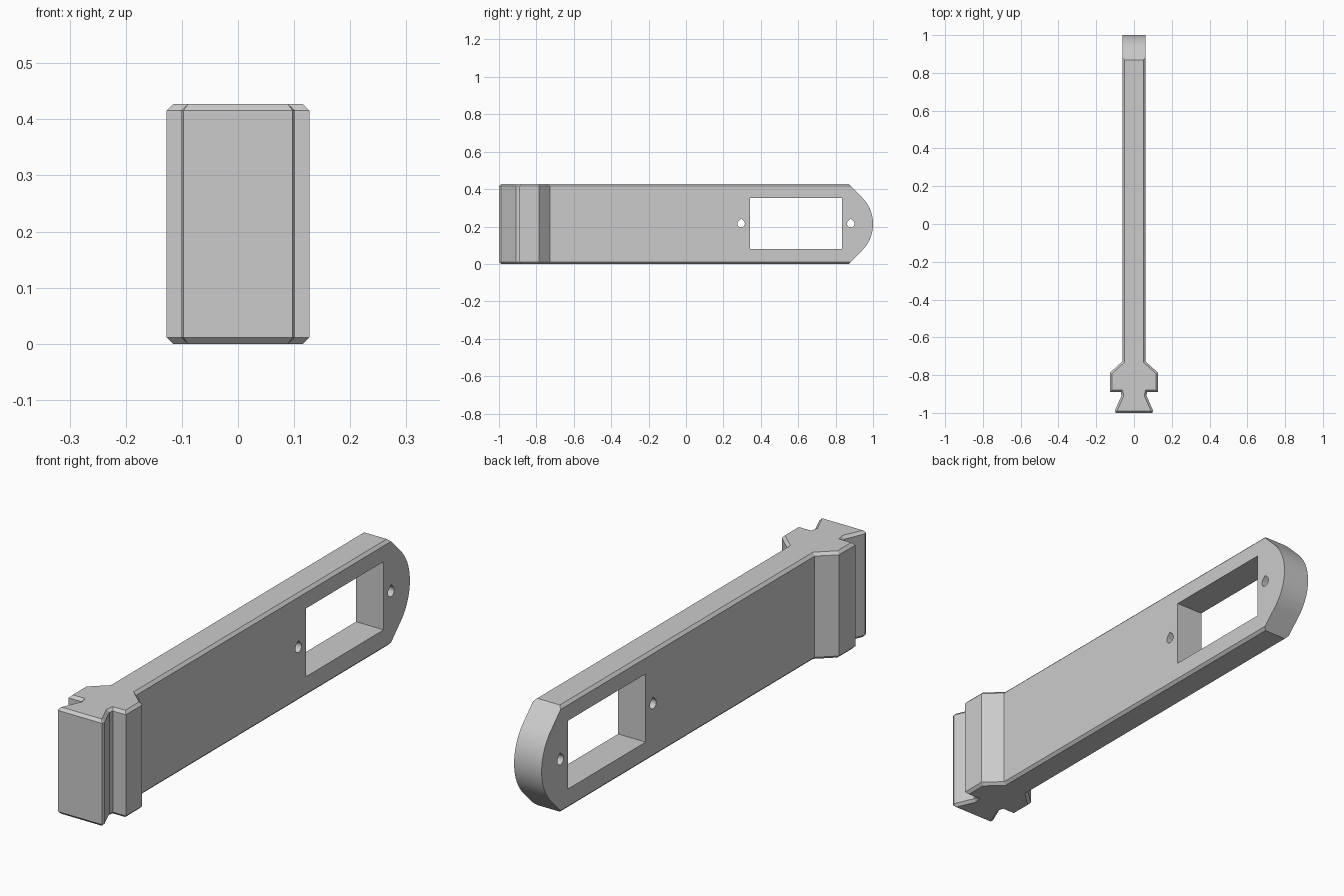
import bpy, bmesh, math

old = bpy.data.objects.get("Cube")
if old:
    bpy.data.objects.remove(old, do_unlink=True)

H = 0.427          # overall height
MID = H / 2
CHAMFER = 0.011

grey = bpy.data.materials.new("light grey")
grey.use_nodes = True
COLOUR = (0.6, 0.6, 0.6, 1)
grey.diffuse_color = COLOUR
grey.node_tree.nodes["Principled BSDF"].inputs["Base Color"].default_value = COLOUR


def prism(name, outline, direction, bevel=0):
    """Extrude a closed 3D outline along a direction, optionally chamfering both rims."""
    bm = bmesh.new()
    base = bm.faces.new([bm.verts.new(p) for p in outline])
    new = bmesh.ops.extrude_face_region(bm, geom=[base], use_keep_orig=True)["geom"]
    bmesh.ops.translate(bm, vec=direction, verts=[g for g in new if isinstance(g, bmesh.types.BMVert)])
    bmesh.ops.recalc_face_normals(bm, faces=bm.faces)
    if bevel:
        rims = [e for e in bm.edges if abs(e.verts[0].co.z - e.verts[1].co.z) < 1e-5]
        bmesh.ops.bevel(bm, geom=rims, offset=bevel, offset_type='OFFSET',
                        segments=1, affect='EDGES', profile=0.5)
    mesh = bpy.data.meshes.new(name)
    bm.to_mesh(mesh)
    bm.free()
    mesh.materials.append(grey)
    obj = bpy.data.objects.new(name, mesh)
    bpy.context.collection.objects.link(obj)
    return obj


def side_prism(name, outline):
    """Prism running across the whole width, from a (y, z) outline."""
    return prism(name, [(-0.3, y, z) for y, z in outline], (0.6, 0, 0))


def cut(obj, cutter, operation):
    mod = obj.modifiers.new(cutter.name, 'BOOLEAN')
    mod.object, mod.operation, mod.solver = cutter, operation, 'EXACT'
    bpy.context.view_layer.objects.active = obj
    bpy.ops.object.modifier_apply(modifier=mod.name)
    bpy.data.objects.remove(cutter, do_unlink=True)


# Handle: plan outline with dovetail foot, shoulder block and long bar
half = [(0.097, -1), (0.101, -0.988), (0.066, -0.908), (0.07, -0.89),
        (0.127, -0.89), (0.127, -0.787), (0.061, -0.727), (0.061, 1.1)]
plan = [(x, y, 0) for x, y in half] + [(-x, y, 0) for x, y in reversed(half)]
handle = prism("handle", plan, (0, 0, H), CHAMFER)

# Rounded tip: arc with 45 degree tangents
R, CY = 0.2, 0.8
arc = [(CY + R * math.cos(a), MID + R * math.sin(a))
       for a in (math.radians(-45 + 90 * i / 24) for i in range(25))]
corner = CY + R * math.sqrt(2) - MID
tip = [(-1.2, -0.1), (corner - 0.1, -0.1), (corner, 0)] + arc + [
    (corner, H), (corner - 0.1, H + 0.1), (-1.2, H + 0.1)]
cut(handle, side_prism("tip_shape", tip), 'INTERSECT')

# Rectangular window
cut(handle, side_prism("window", [(0.342, 0.08), (0.834, 0.08), (0.834, 0.353), (0.342, 0.353)]),
    'DIFFERENCE')

# Teardrop screw holes either side of the window
r = 0.02
for y in (0.295, 0.881):
    drop = [(y + r * math.cos(a), 0.215 + r * math.sin(a))
            for a in (math.radians(135 + 270 * i / 12) for i in range(13))]
    drop.append((y, 0.215 + r * math.sqrt(2)))
    cut(handle, side_prism("screw_hole", drop), 'DIFFERENCE')

# Smooth the curved tip, keep hard edges
bpy.ops.object.select_all(action='DESELECT')
handle.select_set(True)
bpy.context.view_layer.objects.active = handle
bpy.ops.object.shade_smooth_by_angle(angle=math.radians(20))
